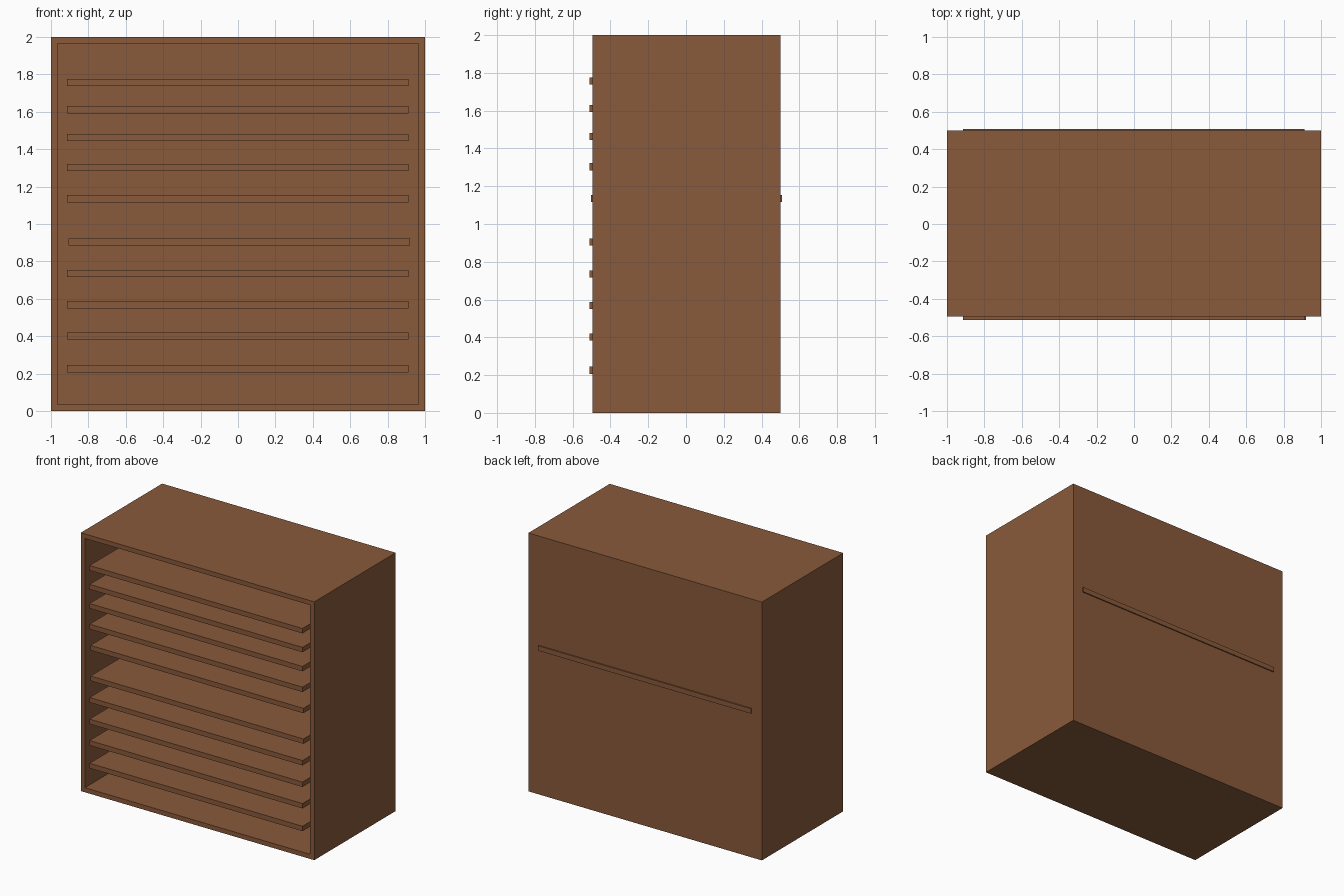
import bpy, bmesh
from mathutils import Matrix, Vector

if "Cube" in bpy.data.objects:
    bpy.data.objects.remove(bpy.data.objects["Cube"])

wood = bpy.data.materials.new("brown_wood")
wood.diffuse_color = (0.25, 0.102, 0.043, 1)
wood.use_nodes = True
wood.node_tree.nodes["Principled BSDF"].inputs["Base Color"].default_value = wood.diffuse_color


def box_mesh(lo, hi):
    """Bmesh box between two corners."""
    lo, hi = Vector(lo), Vector(hi)
    bm = bmesh.new()
    bmesh.ops.create_cube(bm, size=1, matrix=Matrix.Translation((lo + hi) / 2)
                          @ Matrix.Diagonal((*(hi - lo), 1)))
    return bm


def finish(name, bm):
    bmesh.ops.recalc_face_normals(bm, faces=bm.faces[:])
    mesh = bpy.data.meshes.new(name)
    bm.to_mesh(mesh)
    bm.free()
    mesh.materials.append(wood)
    bpy.context.collection.objects.link(bpy.data.objects.new(name, mesh))


# Cabinet: inset the front face and push it in to leave a back panel
bm = box_mesh((-1, -0.495, 0), (1, 0.5, 2))
bm.normal_update()
front = min(bm.faces, key=lambda f: f.calc_center_median().y)
bmesh.ops.inset_individual(bm, faces=[front], thickness=0.05)
moved = bmesh.ops.extrude_discrete_faces(bm, faces=[front])["faces"]
bmesh.ops.translate(bm, verts=moved[0].verts[:], vec=(0, 0.945, 0))
finish("cabinet", bm)

# Shelves: (centre height, shift right, shift back); one pokes through the back
shelves = [(0.226, 0, 0), (0.402, 0, 0), (0.568, 0, 0), (0.735, 0, 0),
           (0.904, 0.008, 0), (1.135, 0, 0.01), (1.303, 0, 0), (1.463, 0, 0),
           (1.611, 0, 0), (1.757, 0, 0)]
for i, (z, dx, dy) in enumerate(shelves):
    finish(f"shelf_{i + 1}", box_mesh((-0.913 + dx, -0.512 + dy, z - 0.019),
                                      (0.911 + dx, 0.499 + dy, z + 0.019)))
